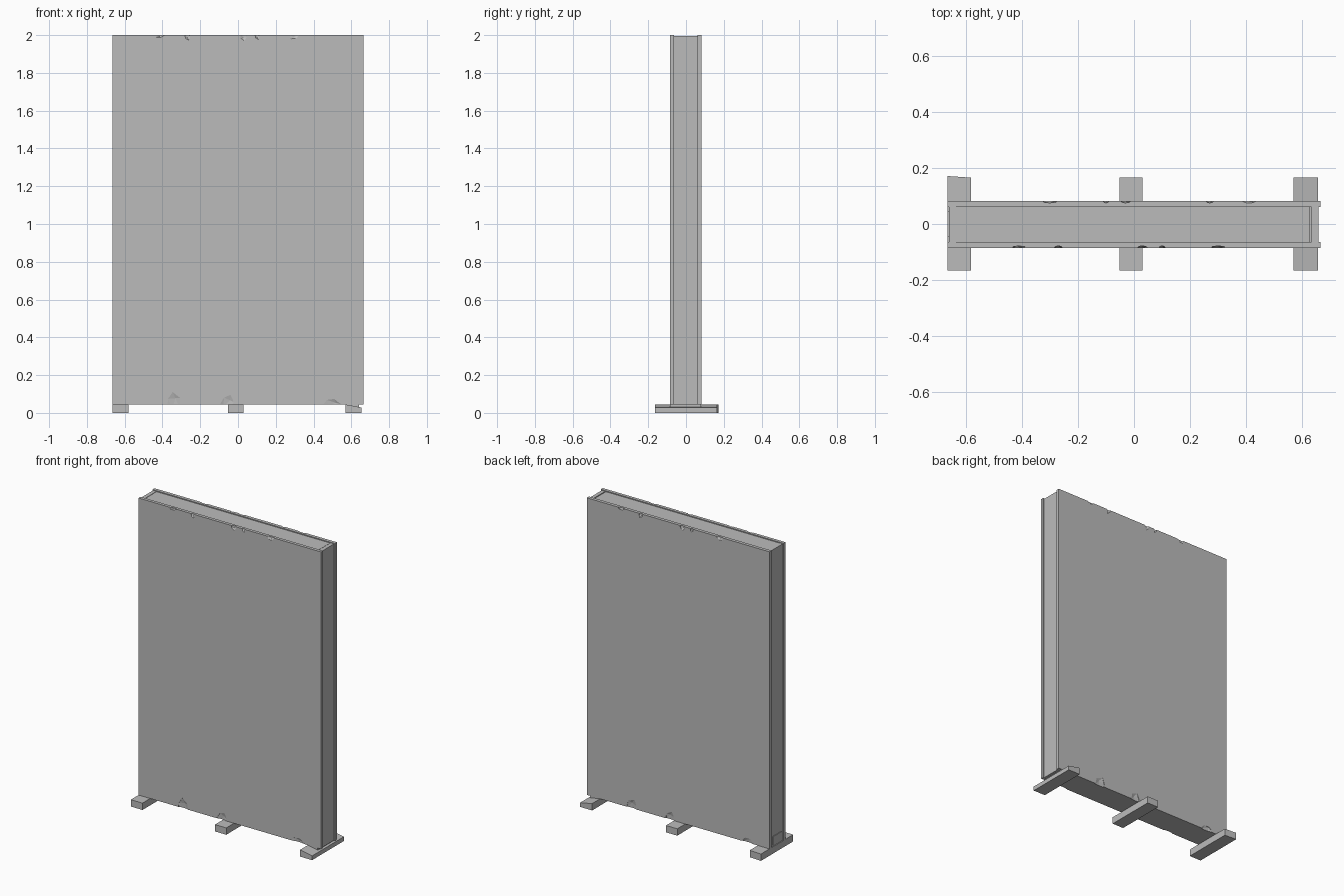
import bpy, bmesh, random
from mathutils import Matrix, Vector

random.seed(4)
if "Cube" in bpy.data.objects:
    bpy.data.objects.remove(bpy.data.objects["Cube"])

grey = bpy.data.materials.new("plain grey")
grey.use_nodes = True
grey.diffuse_color = (0.5, 0.5, 0.5, 1)
grey.node_tree.nodes["Principled BSDF"].inputs["Base Color"].default_value = (0.5, 0.5, 0.5, 1)


def add_object(name, bm):
    mesh = bpy.data.meshes.new(name)
    bm.to_mesh(mesh)
    bm.free()
    mesh.materials.append(grey)
    obj = bpy.data.objects.new(name, mesh)
    bpy.context.collection.objects.link(obj)
    return obj


def box(name, low, high):
    low, high = Vector(low), Vector(high)
    bm = bmesh.new()
    bmesh.ops.create_cube(bm, size=1, matrix=Matrix.Translation((low + high) / 2)
                          @ Matrix.Diagonal((high - low).to_4d()))
    return add_object(name, bm)


def chip(panel, face_y, spots):
    """Carve shallow faceted chips out of the outer face of a panel."""
    bm = bmesh.new()
    for x, z, width, height in spots:
        turn = Matrix.Rotation(random.uniform(-0.5, 0.5), 4, 'Y')
        bmesh.ops.create_icosphere(bm, subdivisions=1, radius=1, matrix=Matrix.Translation((x, face_y, z))
                                   @ turn @ Matrix.Diagonal((width, 0.008, height, 1)))
    cutter = add_object("chip_cutter", bm)
    cutter.hide_render = True
    cut = panel.modifiers.new("chips", 'BOOLEAN')
    cut.operation, cut.object, cut.solver = 'DIFFERENCE', cutter, 'EXACT'
    graph = bpy.context.evaluated_depsgraph_get()
    mesh = bpy.data.meshes.new_from_object(panel.evaluated_get(graph))
    panel.modifiers.clear()
    panel.data = mesh
    bpy.data.objects.remove(cutter)


# Two large panels with worn top and bottom edges
front = box("front_panel", (-0.665, -0.085, 0.045), (0.665, -0.064, 2))
back = box("back_panel", (-0.665, 0.06, 0.045), (0.665, 0.082, 2))
wear = [(-0.41, 2, 0.03, 0.012), (-0.27, 2, 0.015, 0.03), (0.03, 2, 0.02, 0.03), (0.1, 2, 0.012, 0.025),
        (0.3, 2, 0.03, 0.02), (-0.34, 0.05, 0.04, 0.06), (-0.06, 0.05, 0.035, 0.05), (0.5, 0.045, 0.05, 0.03)]
chip(front, -0.085, wear)
chip(back, 0.082, [(-x, z, w, h) for x, z, w, h in wear])

# Frame between the panels: top and bottom rails, end boards
box("top_rail", (-0.635, -0.064, 1.95), (0.628, 0.06, 1.994))
box("bottom_rail", (-0.635, -0.064, 0.045), (0.628, 0.06, 0.085))
box("left_end_board", (0.632, -0.064, 0.045), (0.657, 0.06, 1.996))
box("right_end_board", (-0.66, -0.064, 0.045), (-0.635, 0.06, 1.996))
box("right_end_plate", (-0.664, -0.045, 0.055), (-0.66, 0.045, 0.11))

# Three plank feet
for name, x0, x1 in (("right_foot", -0.665, -0.58), ("middle_foot", -0.052, 0.03), ("left_foot", 0.568, 0.655)):
    foot = box(name, (x0, -0.165, 0), (x1, 0.165, 0.045))
    for v in foot.data.vertices:
        # skewed saw cuts and one worn edge
        if name == "right_foot" and v.co.y > 0 and v.co.x < -0.6:
            v.co.y += 0.006
        if name == "left_foot" and v.co.z > 0.02 and v.co.x > 0.6:
            v.co.z = 0.028
# Ledge that seats the panels on the worn foot
box("left_foot_shim", (0.568, -0.085, 0.025), (0.64, 0.08, 0.046))
